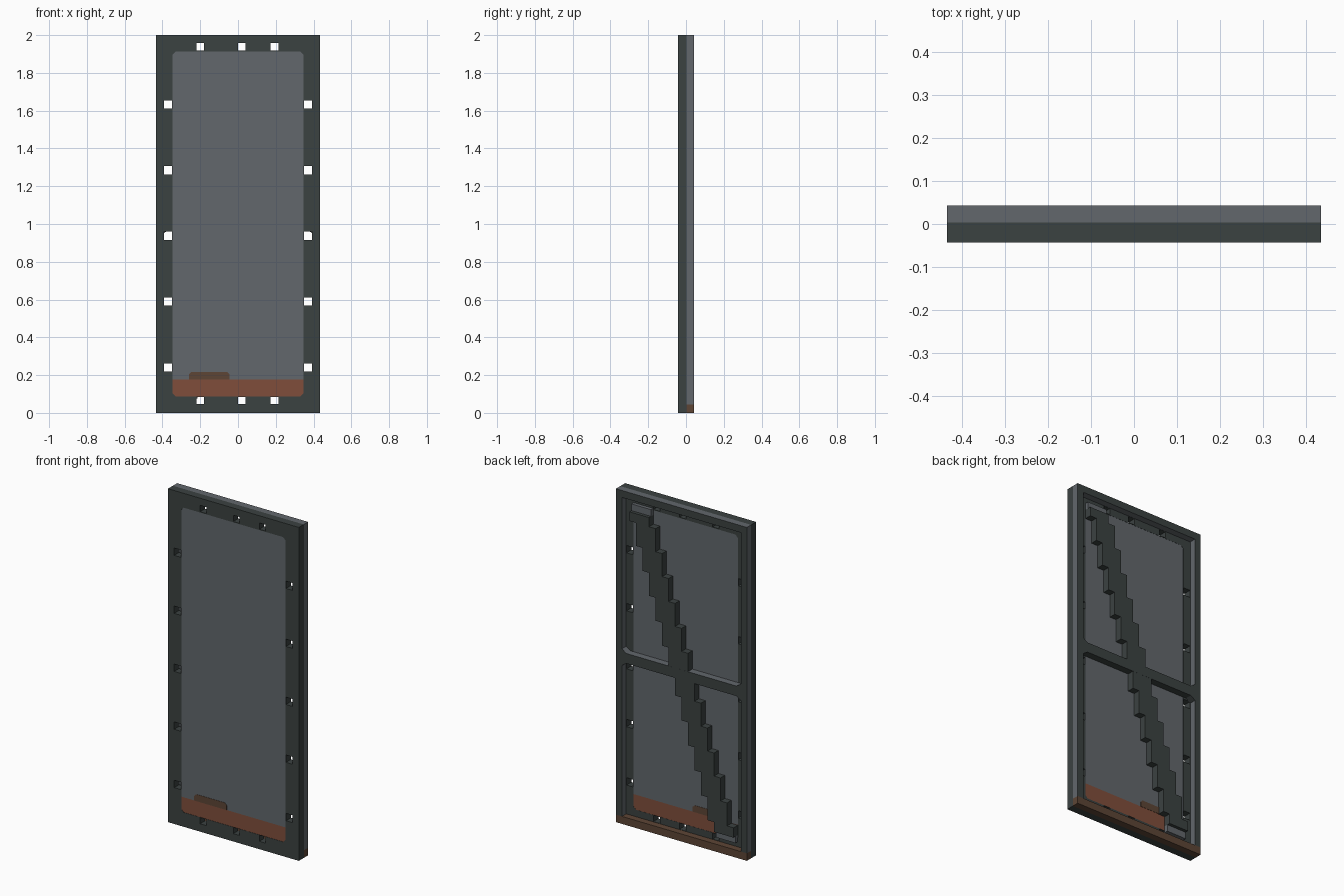
import bpy
import bmesh

old = bpy.data.objects.get("Cube")
if old:
    bpy.data.objects.remove(old, do_unlink=True)


def material(name, r, g, b):
    m = bpy.data.materials.new(name)
    m.use_nodes = True
    m.diffuse_color = (r, g, b, 1)
    m.node_tree.nodes["Principled BSDF"].inputs["Base Color"].default_value = (r, g, b, 1)
    return m


DARK = material("dark_iron", .044, .054, .053)
GREY = material("grey_steel", .122, .136, .15)
RUST = material("rust", .215, .076, .044)
BROWN = material("brown_rust", .11, .06, .036)


def prisms(name, outlines, y0, y1, mats, rule=None):
    """Extrude (x, z) outlines from y0 to y1; rule maps a face to a material slot."""
    bm = bmesh.new()
    for pts in outlines:
        a = [bm.verts.new((x, y0, z)) for x, z in pts]
        b = [bm.verts.new((x, y1, z)) for x, z in pts]
        bm.faces.new(a)
        bm.faces.new(b[::-1])
        for i in range(len(pts)):
            j = (i + 1) % len(pts)
            bm.faces.new((a[j], a[i], b[i], b[j]))
    bmesh.ops.recalc_face_normals(bm, faces=bm.faces)
    if rule:
        for f in bm.faces:
            f.material_index = rule(f)
    me = bpy.data.meshes.new(name)
    bm.to_mesh(me)
    bm.free()
    for m in mats:
        me.materials.append(m)
    ob = bpy.data.objects.new(name, me)
    bpy.context.collection.objects.link(ob)
    return ob


def rect(x0, x1, z0, z1):
    return [(x0, z0), (x1, z0), (x1, z1), (x0, z1)]


def cut_rect(x0, x1, z0, z1, low=0, high=0):
    """Rectangle with clipped lower and upper corners."""
    pts = []
    pts += [(x0, z0 + low), (x0 + low, z0), (x1 - low, z0), (x1, z0 + low)] if low else [(x0, z0), (x1, z0)]
    pts += [(x1, z1 - high), (x1 - high, z1), (x0 + high, z1), (x0, z1 - high)] if high else [(x1, z1), (x0, z1)]
    return pts


W, H, FRONT, BACK, SPLIT = .4345, 2.0, -.0435, .0435, .003
IN_X, IN_LOW, IN_TOP, CLIP = .346, .086, 1.914, .016
RIM = .0395

# Front frame with a clipped opening and a row of square rivet holes
frame = prisms("front_frame", [rect(-W, W, 0, H)], FRONT, SPLIT, [DARK])
holes = [cut_rect(-IN_X, IN_X, IN_LOW, IN_TOP, CLIP, CLIP)]
for z in (.24, .59, .937, 1.285, 1.633):
    for s in (-1, 1):
        holes.append(rect(s * .371 - .022, s * .371 + .022, z - .022, z + .022))
for x in (-.2, .02, .193):
    for z in (.066, 1.938):
        holes.append(rect(x - .021, x + .021, z - .019, z + .019))
cutter = prisms("hole_cutter", holes, -.2, .2, [DARK])
cutter.hide_render = True
mod = frame.modifiers.new("holes", "BOOLEAN")
mod.operation = "DIFFERENCE"
mod.solver = "EXACT"
mod.object = cutter
bpy.context.view_layer.objects.active = frame
frame.select_set(True)
bpy.ops.object.modifier_apply(modifier=mod.name)
bpy.data.objects.remove(cutter, do_unlink=True)


# Rear rim: steel edges with a dark rear face, rusted along the bottom
def rear_is_dark(f):
    return 1 if f.normal.y > .5 else 0


prisms("rear_rim", [rect(-W, -W + RIM, .045, H), rect(W - RIM, W, .045, H),
                    rect(-W + RIM, W - RIM, H - .042, H)],
       SPLIT, BACK, [GREY, DARK], rear_is_dark)
prisms("rear_bottom_rim", [rect(-W, W, 0, .045)], SPLIT, BACK, [BROWN])

# Door panel filling the frame, its rusted foot and the rust patch above it
P0, P1 = -.042, .002
prisms("panel", [cut_rect(-IN_X, IN_X, .176, IN_TOP, 0, CLIP)], P0, P1, [GREY])
prisms("rusted_foot", [cut_rect(-IN_X, IN_X, IN_LOW, .176, CLIP, 0)], P0, P1, [RUST])
prisms("rust_patch", [cut_rect(-.26, -.045, .176, .217, 0, .013)], P0 - .0015, P1 + .0015, [BROWN])


# Rear crossbar with flared ends and a steel upper face
def top_is_grey(f):
    return 1 if f.normal.z > .5 else 0


E = W - RIM
half = [(-E, .05), (-E + .03, .03), (E - .03, .03), (E, .05)]
bar = [(x, 1 + z) for x, z in half] + [(x, 1 - z) for x, z in reversed(half)]
prisms("crossbar", [bar], P1, BACK, [DARK, GREY], top_is_grey)

# Stepped diagonal brace, shortened at both ends
STEP_X, STEP_Z, WIDE = .0431, .138, .13
steps = []
for k in range(-1, 13):
    x = .172 - STEP_X * k
    top = 1.83 - STEP_Z * k
    steps.append(rect(x, x + WIDE, max(top - STEP_Z, .115), min(top, 1.885)))
prisms("diagonal_brace", steps, P1, BACK - .0005, [DARK])

# Low steel blocks at the ends of the brace
prisms("brace_ends", [rect(.215, .345, 1.885, 1.925), rect(-.345, -.215, .075, .115)],
       P1, .024, [GREY])
